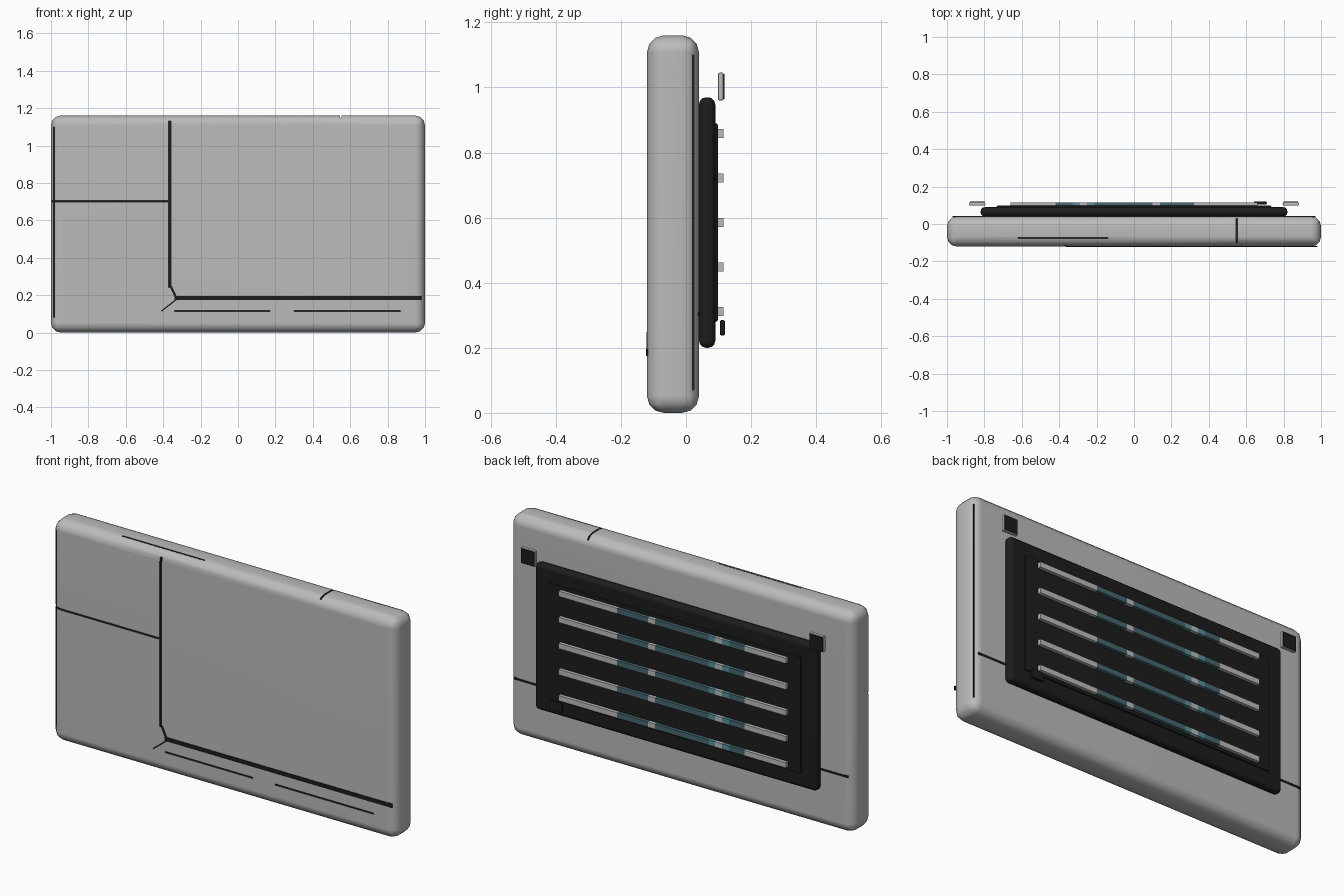
import bpy, bmesh, math
from mathutils import Matrix, Vector

cube = bpy.data.objects.get("Cube")
if cube:
    bpy.data.objects.remove(cube, do_unlink=True)


def material(name, r, g, b):
    m = bpy.data.materials.new(name)
    m.use_nodes = True
    m.diffuse_color = (r, g, b, 1)
    bsdf = m.node_tree.nodes["Principled BSDF"]
    bsdf.inputs["Base Color"].default_value = (r, g, b, 1)
    bsdf.inputs["Roughness"].default_value = 0.6
    return m


GREY = material("light grey", 0.5, 0.5, 0.5)
BLACK = material("black", 0.012, 0.012, 0.012)
TEAL = material("dark teal", 0.06, 0.14, 0.155)
BRIGHT = material("teal", 0.10, 0.28, 0.31)


def box(name, x, y, z, mat, bevel=0.0, segments=2, turn=0.0):
    """Box spanning the (low, high) ranges, optionally rounded and turned about y."""
    spans = (x, y, z)
    centre = Vector([(a + b) / 2 for a, b in spans])
    size = [b - a for a, b in spans]
    bm = bmesh.new()
    bmesh.ops.create_cube(bm, size=1)
    bmesh.ops.scale(bm, vec=size, verts=bm.verts)
    if bevel:
        bmesh.ops.bevel(bm, geom=bm.edges[:], offset=bevel, segments=segments,
                        profile=0.5, affect='EDGES')
    bmesh.ops.rotate(bm, verts=bm.verts, matrix=Matrix.Rotation(turn, 3, 'Y'))
    bmesh.ops.translate(bm, vec=centre, verts=bm.verts)
    mesh = bpy.data.meshes.new(name)
    bm.to_mesh(mesh)
    bm.free()
    mesh.materials.append(mat)
    obj = bpy.data.objects.new(name, mesh)
    bpy.context.collection.objects.link(obj)
    return obj


def activate(obj):
    bpy.ops.object.select_all(action='DESELECT')
    obj.select_set(True)
    bpy.context.view_layer.objects.active = obj


def smooth(obj):
    activate(obj)
    bpy.ops.object.shade_smooth_by_angle(angle=math.radians(40))
    mod = obj.modifiers.new("even faces", 'WEIGHTED_NORMAL')
    mod.keep_sharp = True


# Rounded main slab
slab = box("slab", (-1, 1), (-0.12, 0.04), (0, 1.16), GREY, 0.052, 3)
slab.data.materials.append(BLACK)

# Narrow dark grooves cut into the slab
FRONT = (-0.15, -0.09)
grooves = [
    ((-0.371, -0.359), FRONT, (0.24, 1.13)),
    ((-1.02, -0.375), FRONT, (0.698, 0.706)),
    ((-0.34, 0.17), FRONT, (0.112, 0.119)),
    ((0.30, 0.87), FRONT, (0.112, 0.119)),
    ((-0.987, -0.982), FRONT, (0.08, 1.10)),
    ((0.96, 1.05), (0.020, 0.025), (0.07, 1.10)),
    ((-0.62, -0.14), (-0.078, -0.072), (1.12, 1.2)),
    ((0.546, 0.554), (-0.10, 0.03), (1.12, 1.2)),
]
for x, y, z in grooves:
    cutter = box("groove_cutter", x, y, z, BLACK)
    cutter.hide_render = True
    mod = slab.modifiers.new("groove", 'BOOLEAN')
    mod.operation = 'DIFFERENCE'
    mod.solver = 'EXACT'
    mod.material_mode = 'TRANSFER'
    mod.object = cutter
    activate(slab)
    bpy.ops.object.modifier_apply(modifier=mod.name)
    bpy.data.objects.remove(cutter, do_unlink=True)
smooth(slab)

# Inlaid seams on the front and back
box("front_seam", (-0.34, 0.98), (-0.123, -0.117), (0.175, 0.196), BLACK)
box("seam_bend", (-0.35, -0.338), (-0.122, -0.118), (0.18, 0.25), BLACK,
    turn=math.radians(-25))
box("seam_tail", (-0.42, -0.32), (-0.1205, -0.118), (0.142, 0.149), BLACK,
    turn=math.radians(-38))
for side, x in (("left", (0.80, 0.97)), ("right", (-0.97, -0.80))):
    box(side + "_back_seam", x, (0.037, 0.042), (0.298, 0.309), BLACK)

# Dark rear housing with a raised inner plate
smooth(box("rear_housing", (-0.82, 0.82), (0.04, 0.09), (0.2, 0.97), BLACK, 0.022, 3))
smooth(box("rear_plate", (-0.735, 0.735), (0.08, 0.098), (0.28, 0.89), BLACK, 0.006, 2))

# Five slats, each a row of grey and teal lengths
lengths = [(0.66, GREY), (0.32, TEAL), (0.14, GREY), (0.10, TEAL), (-0.21, BRIGHT),
           (-0.25, GREY), (-0.29, BRIGHT), (-0.33, TEAL), (-0.42, GREY)]
ends = [start for start, _ in lengths[1:]] + [-0.66]
for row in range(5):
    z = 0.311 + row * 0.137
    for part, ((start, mat), end) in enumerate(zip(lengths, ends)):
        box(f"slat_{row + 1}_length_{part + 1}", (end, start), (0.097, 0.115),
            (z - 0.014, z + 0.014), mat)

# Upper clips with dark pads, and one small lower clip
for side, sign in (("left", 1), ("right", -1)):
    x = 0.838 * sign
    smooth(box(side + "_clip", (x - 0.043, x + 0.043), (0.098, 0.116),
               (0.96, 1.046), GREY, 0.006, 2))
    box(side + "_clip_pad", (x - 0.038, x + 0.038), (0.114, 0.119),
        (0.965, 1.041), BLACK)
smooth(box("lower_clip", (0.64, 0.71), (0.104, 0.12), (0.238, 0.285), BLACK, 0.005, 2))
